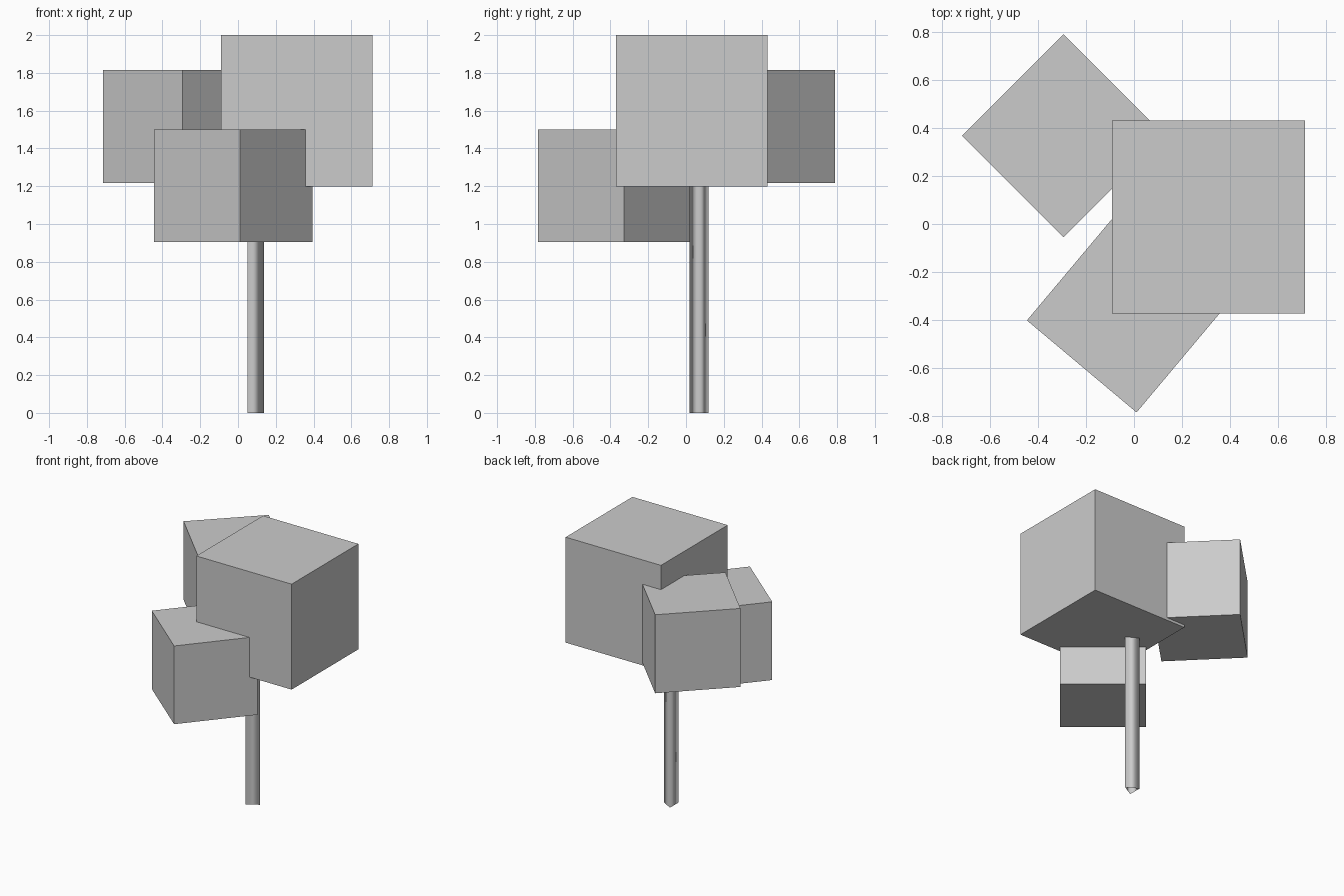
import bpy
import bmesh
from math import cos, sin, tau, radians
from mathutils import Matrix, Vector

if "Cube" in bpy.data.objects:
    bpy.data.objects.remove(bpy.data.objects["Cube"], do_unlink=True)

GREY = (0.6, 0.6, 0.6, 1.0)
grey = bpy.data.materials.new("plain grey")
grey.diffuse_color = GREY
grey.use_nodes = True
grey.node_tree.nodes["Principled BSDF"].inputs["Base Color"].default_value = GREY


def add_object(name, bm, location, turn=0.0, smooth=False):
    """Turn a bmesh into a placed object with the shared material."""
    bmesh.ops.recalc_face_normals(bm, faces=bm.faces)
    for face in bm.faces:
        face.smooth = smooth
    mesh = bpy.data.meshes.new(name)
    bm.to_mesh(mesh)
    bm.free()
    mesh.materials.append(grey)
    obj = bpy.data.objects.new(name, mesh)
    obj.location = location
    obj.rotation_euler.z = radians(turn)
    bpy.context.collection.objects.link(obj)
    return obj


def foliage_block(name, size, x, y, bottom, turn):
    """Cube of leaves, resting at the given height."""
    bm = bmesh.new()
    bmesh.ops.create_cube(bm, size=size)
    add_object(name, bm, (x, y, bottom + size / 2), turn)


def trunk(name, radius, height, x, y, sides=3):
    """Open, smooth-shaded prism with one ridge towards +x."""
    bm = bmesh.new()
    ring = [bm.verts.new((radius * cos(tau * i / sides), radius * sin(tau * i / sides), 0))
            for i in range(sides)]
    edges = [bm.edges.new((ring[i], ring[(i + 1) % sides])) for i in range(sides)]
    raised = bmesh.ops.extrude_edge_only(bm, edges=edges)["geom"]
    top = [v for v in raised if isinstance(v, bmesh.types.BMVert)]
    bmesh.ops.translate(bm, verts=top, vec=Vector((0, 0, height)))
    add_object(name, bm, (x, y, 0), smooth=True)


# Trunk, running up into the largest block
trunk("trunk", 0.058, 1.3, 0.08, 0.07)

# Three cubes of foliage
foliage_block("foliage_large", 0.802, 0.31, 0.03, 1.198, 0)
foliage_block("foliage_back", 0.597, -0.293, 0.367, 1.218, 45)
foliage_block("foliage_front", 0.595, -0.026, -0.364, 0.905, -40)
